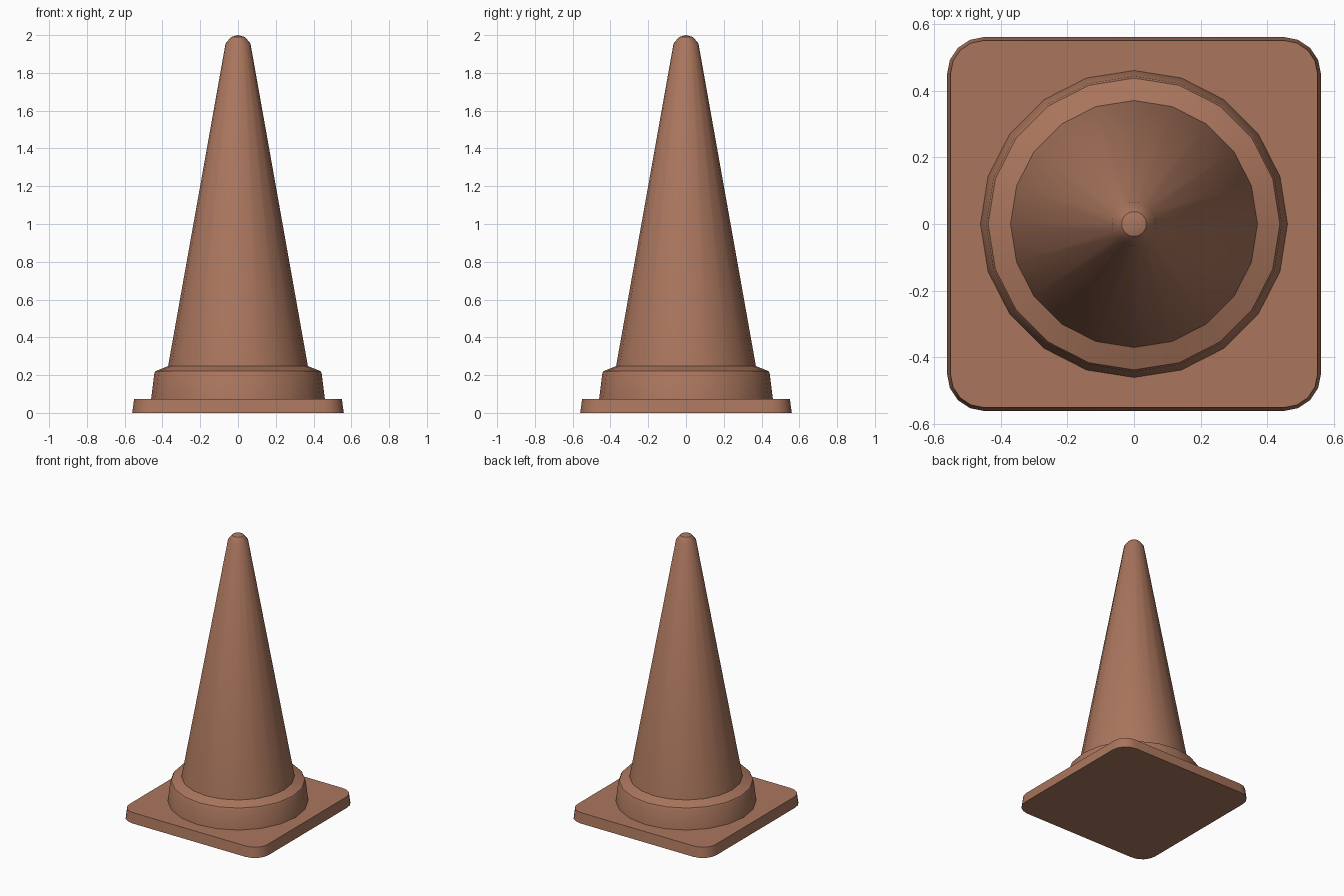
import bpy, bmesh
from math import pi, sin, cos, radians

if "Cube" in bpy.data.objects:
    bpy.data.objects.remove(bpy.data.objects["Cube"])

SIDES = 20
mat = bpy.data.materials.new("brown_rubber")
mat.diffuse_color = (0.40, 0.18, 0.11, 1)
mat.use_nodes = True
mat.node_tree.nodes["Principled BSDF"].inputs["Base Color"].default_value = mat.diffuse_color


def loft(name, rings, cap_bottom=False, cap_top=False, tip=None):
    """Join matching rings of points; optionally cap the ends or close to a tip."""
    bm = bmesh.new()
    loops = [[bm.verts.new(p) for p in ring] for ring in rings]
    n = len(loops[0])
    for a, b in zip(loops, loops[1:]):
        for i in range(n):
            j = (i + 1) % n
            bm.faces.new((a[i], a[j], b[j], b[i]))
    if cap_bottom:
        bm.faces.new(loops[0][::-1])
    if cap_top:
        bm.faces.new(loops[-1])
    if tip is not None:
        t = bm.verts.new((0, 0, tip))
        for i in range(n):
            bm.faces.new((loops[-1][i], loops[-1][(i + 1) % n], t))
    me = bpy.data.meshes.new(name)
    bm.to_mesh(me)
    bm.free()
    ob = bpy.data.objects.new(name, me)
    bpy.context.collection.objects.link(ob)
    me.materials.append(mat)
    bpy.ops.object.select_all(action='DESELECT')
    ob.select_set(True)
    bpy.context.view_layer.objects.active = ob
    bpy.ops.object.shade_smooth_by_angle(angle=radians(35))
    return ob


def circle(r, z):
    return [(r * cos(2 * pi * i / SIDES), r * sin(2 * pi * i / SIDES), z)
            for i in range(SIDES)]


def rounded_square(half, radius, z, steps=4):
    pts = []
    for q, (sx, sy) in enumerate([(1, 1), (-1, 1), (-1, -1), (1, -1)]):
        for k in range(steps + 1):
            a = (q + k / steps) * pi / 2
            pts.append((sx * (half - radius) + radius * cos(a),
                        sy * (half - radius) + radius * sin(a), z))
    return pts


# Square foot with rounded corners and slightly tapered sides
loft("base_plate", [rounded_square(0.56, 0.11, 0), rounded_square(0.55, 0.10, 0.073)],
     cap_bottom=True, cap_top=True)

# Collar with a bevelled shoulder
loft("collar", [circle(0.46, 0.073), circle(0.443, 0.21),
                circle(0.437, 0.221), circle(0.37, 0.248)])

# Cone body with a rounded tip
loft("cone_body", [circle(0.37, 0.248), circle(0.066, 1.955), circle(0.037, 1.99)], tip=2.0)
